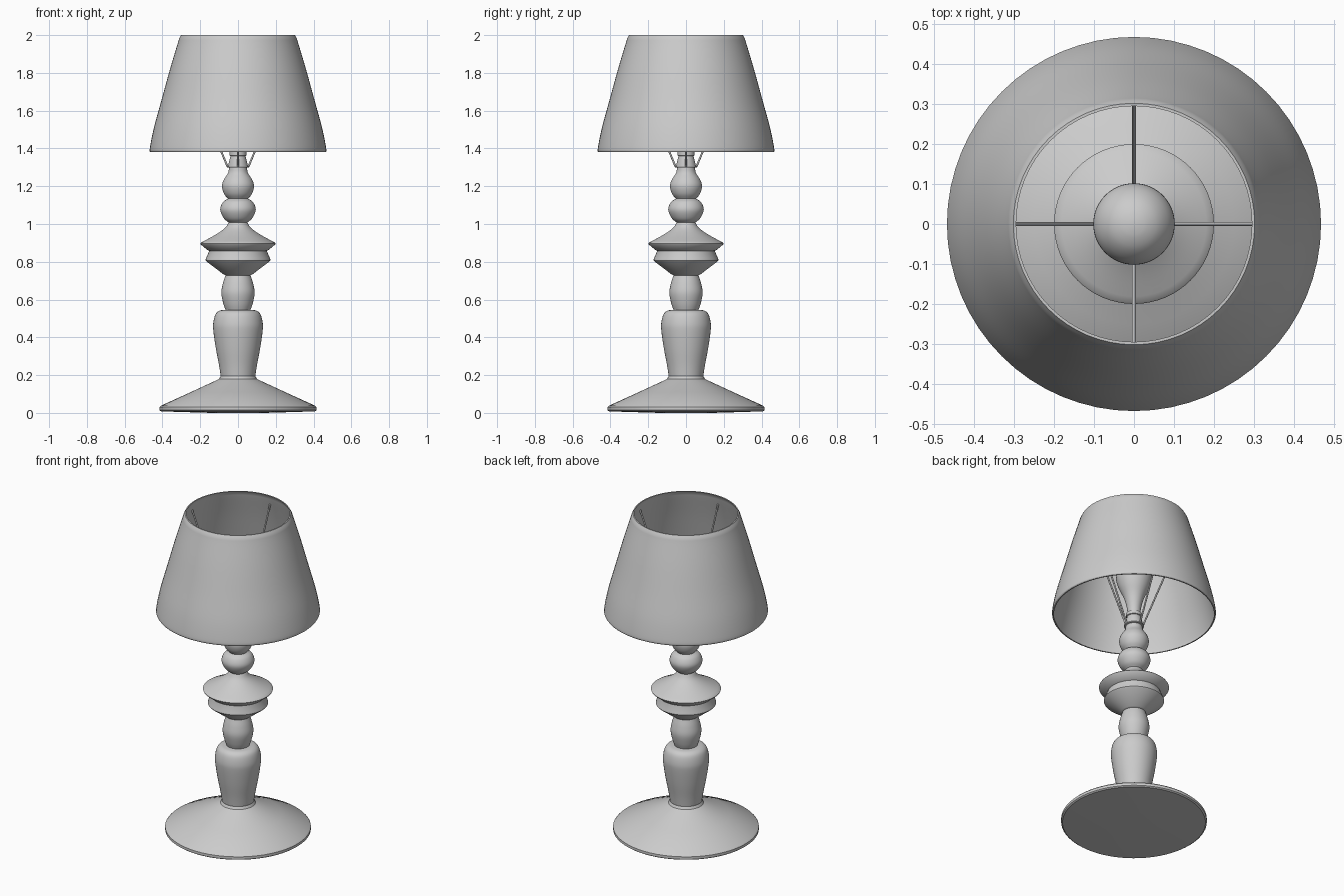
import bpy, math
from mathutils import Vector

if "Cube" in bpy.data.objects:
    bpy.data.objects.remove(bpy.data.objects["Cube"])

SEG = 64


def finish(ob, angle=35):
    bpy.ops.object.select_all(action='DESELECT')
    ob.select_set(True)
    bpy.context.view_layer.objects.active = ob
    bpy.ops.object.shade_smooth_by_angle(angle=math.radians(angle))


def curve(pts, n=5):
    """Smooth curve passing through the profile points."""
    p = [Vector(q) for q in pts]
    p = [2 * p[0] - p[1]] + p + [2 * p[-1] - p[-2]]
    out = []
    for a, b, c, d in zip(p, p[1:], p[2:], p[3:]):
        for i in range(n):
            t = i / n
            v = 0.5 * (2 * b + (c - a) * t + (2 * a - 5 * b + 4 * c - d) * t * t
                       + (3 * b - a - 3 * c + d) * t ** 3)
            out.append((max(v.x, 0.0), v.y))
    out.append(tuple(pts[-1]))
    return out


def lathe(name, prof, closed=False):
    """Revolve an (r, z) profile around z; open profiles get end caps."""
    verts, faces = [], []
    for r, z in prof:
        for k in range(SEG):
            a = 2 * math.pi * k / SEG
            verts.append((r * math.cos(a), r * math.sin(a), z))
    n = len(prof)
    for i in range(n if closed else n - 1):
        j = (i + 1) % n
        for k in range(SEG):
            m = (k + 1) % SEG
            faces.append((i * SEG + k, i * SEG + m, j * SEG + m, j * SEG + k))
    if not closed:
        faces.append(tuple(reversed(range(SEG))))
        faces.append(tuple(range((n - 1) * SEG, n * SEG)))
    me = bpy.data.meshes.new(name)
    me.from_pydata(verts, [], faces)
    ob = bpy.data.objects.new(name, me)
    bpy.context.collection.objects.link(ob)
    finish(ob)
    return ob


# Wide conical foot
lathe("base", [(0.14, 0), (0.408, 0.008), (0.416, 0.014), (0.416, 0.03), (0.408, 0.038),
               (0.25, 0.11), (0.12, 0.17), (0.10, 0.18), (0.092, 0.195)])

# Turned column, bottom to top
lathe("lower_column", curve([(0.09, 0.185), (0.1, 0.25), (0.117, 0.34), (0.13, 0.43),
                             (0.131, 0.475), (0.12, 0.52), (0.1, 0.54), (0.07, 0.546)]))
lathe("vase_section", curve([(0.064, 0.54), (0.078, 0.58), (0.088, 0.635),
                             (0.08, 0.685), (0.066, 0.73)]))
lathe("lower_disc", [(0.066, 0.728), (0.076, 0.733), (0.165, 0.80), (0.172, 0.808),
                     (0.17, 0.818), (0.153, 0.855), (0.153, 0.87)])
lathe("upper_disc", [(0.14, 0.852), (0.16, 0.861), (0.198, 0.892), (0.2, 0.897)]
      + curve([(0.197, 0.901), (0.12, 0.943), (0.07, 0.978), (0.047, 1.012)]))
lathe("round_bead", curve([(0.045, 1.005), (0.075, 1.03), (0.094, 1.075),
                           (0.08, 1.115), (0.052, 1.135)]))
lathe("pear_bead", curve([(0.05, 1.13), (0.074, 1.16), (0.085, 1.2), (0.075, 1.235),
                          (0.053, 1.27), (0.047, 1.30)]))
lathe("socket", [(0.053, 1.298), (0.053, 1.306), (0.04, 1.36), (0.045, 1.362),
                 (0.045, 1.382), (0.036, 1.384)])

# Light bulb
bulb = [(0.038, 1.38), (0.04, 1.42), (0.058, 1.49), (0.085, 1.55)]
bulb += [(0.102 * math.cos(math.radians(a)), 1.61 + 0.102 * math.sin(math.radians(a)))
         for a in (0, 25, 50, 70, 85)]
lathe("bulb", curve(bulb, 3))

# Shade: outer curve, then the same wall offset inwards
outer = curve([(0.464, 1.38), (0.467, 1.4), (0.445, 1.51), (0.404, 1.66),
               (0.36, 1.82), (0.321, 1.95), (0.312, 1.98), (0.302, 2.0)])
lathe("shade", outer + [(r - 0.007, z) for r, z in reversed(outer)], closed=True)

# Wire carrier: ring at the socket and four sloping arms
bpy.ops.mesh.primitive_torus_add(major_radius=0.053, minor_radius=0.005, major_segments=48,
                                 minor_segments=8, location=(0, 0, 1.303))
ring = bpy.context.object
ring.name = "carrier_ring"
finish(ring)
for k in range(4):
    a = k * math.pi / 2
    d = Vector((math.cos(a), math.sin(a), 0))
    p, q = d * 0.055 + Vector((0, 0, 1.303)), d * 0.32 + Vector((0, 0, 1.935))
    bpy.ops.mesh.primitive_cylinder_add(vertices=12, radius=0.005, depth=(q - p).length,
                                        location=(p + q) / 2)
    arm = bpy.context.object
    arm.name = f"carrier_arm_{k + 1}"
    arm.rotation_euler = (q - p).to_track_quat('Z', 'Y').to_euler()
    finish(arm)
